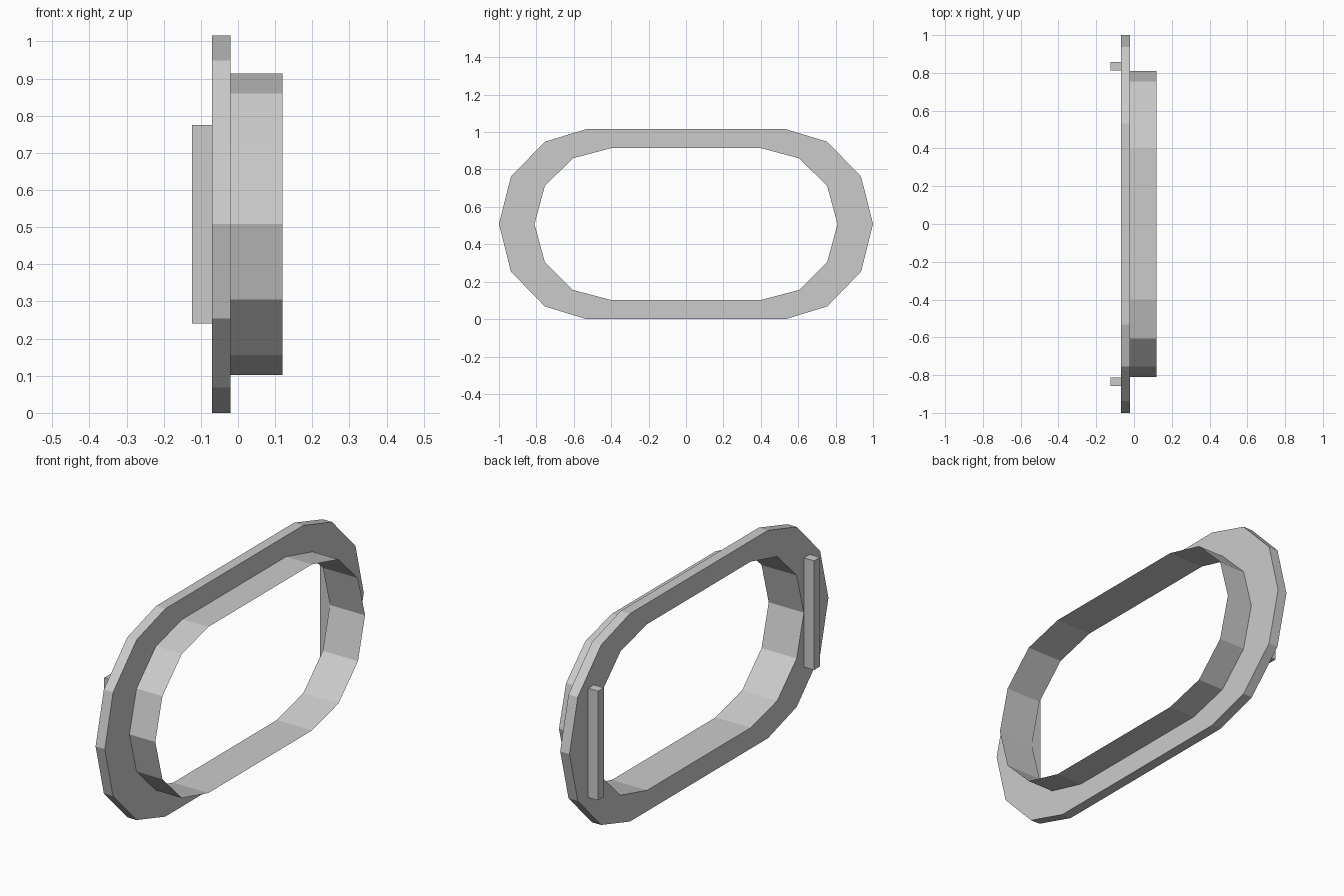
import bpy, bmesh

if "Cube" in bpy.data.objects:
    bpy.data.objects.remove(bpy.data.objects["Cube"], do_unlink=True)

MID_Z = 0.508
BACK, FACE, LIP = -0.07, -0.02, 0.12

# Single plain grey
grey = bpy.data.materials.new("light_grey")
grey.use_nodes = True
colour = (0.6, 0.6, 0.6, 1)
grey.diffuse_color = colour
grey.node_tree.nodes["Principled BSDF"].inputs["Base Color"].default_value = colour


def outline(quarter):
    """Mirror a quarter (tip first, then up to the top edge) into a closed loop."""
    upper = quarter + [(-y, z) for y, z in reversed(quarter)]
    lower = [(y, -z) for y, z in reversed(upper[1:-1])]
    return upper + lower


def ring(bm, points, x):
    return [bm.verts.new((x, y, MID_Z + z)) for y, z in points]


def bridge(bm, a, b):
    for i in range(len(a)):
        j = (i + 1) % len(a)
        bm.faces.new((a[i], a[j], b[j], b[i]))


def finish(bm, name):
    bmesh.ops.recalc_face_normals(bm, faces=bm.faces)
    mesh = bpy.data.meshes.new(name)
    bm.to_mesh(mesh)
    bm.free()
    mesh.materials.append(grey)
    obj = bpy.data.objects.new(name, mesh)
    bpy.context.collection.objects.link(obj)
    return obj


outer = outline([(1.0, 0), (0.936, 0.254), (0.755, 0.44), (0.533, 0.508)])
inner = outline([(0.81, 0), (0.755, 0.203), (0.605, 0.352), (0.4, 0.406)])

# Flat flange with an oblong opening
bm = bmesh.new()
loops = [ring(bm, p, x) for p, x in
         ((outer, BACK), (outer, FACE), (inner, FACE), (inner, BACK))]
for i in range(4):
    bridge(bm, loops[i], loops[(i + 1) % 4])
finish(bm, "flange")

# Thin open collar standing out from the opening
bm = bmesh.new()
bridge(bm, ring(bm, inner, FACE), ring(bm, inner, LIP))
finish(bm, "collar")

# Upright bars on the back of the flange
for name, side in (("rear_bar", 1), ("front_bar", -1)):
    bm = bmesh.new()
    bmesh.ops.create_cube(bm, size=1)
    bmesh.ops.scale(bm, vec=(0.06, 0.045, 0.534), verts=bm.verts)
    bmesh.ops.translate(bm, vec=(-0.094, side * 0.834, MID_Z), verts=bm.verts)
    finish(bm, name)
